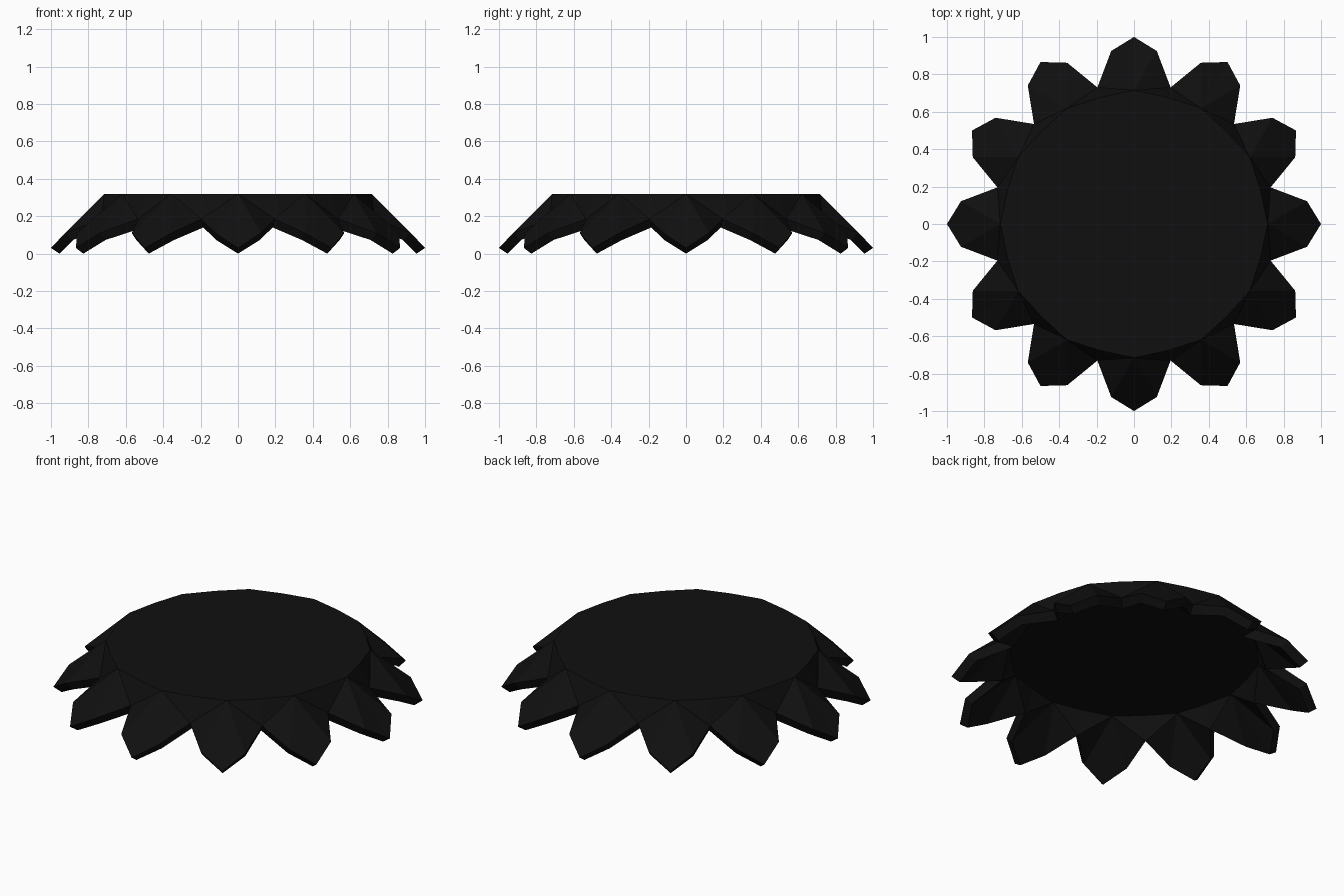
import bpy, bmesh, math

if "Cube" in bpy.data.objects:
    bpy.data.objects.remove(bpy.data.objects["Cube"])

PETALS = 12
STEP = 2 * math.pi / PETALS

black = bpy.data.materials.new("near_black")
black.diffuse_color = (0.005, 0.005, 0.005, 1)
black.use_nodes = True
black.node_tree.nodes["Principled BSDF"].inputs["Base Color"].default_value = black.diffuse_color

# key points per petal: (radius, angle from petal axis, height)
OUTER = dict(rim=(0.715, 0, 0.32), mid=(0.70, 15, 0.32), left=(0.933, -7.5, 0.11),
             tip=(1.0, 0, 0.03), right=(0.933, 7.5, 0.11), valley=(0.756, 15, 0.185))
INNER = dict(rim=(0.68, 0, 0.27), mid=(0.665, 15, 0.27), left=(0.893, -7.5, 0.073),
             tip=(0.955, 0, 0.0), right=(0.893, 7.5, 0.073), valley=(0.716, 15, 0.14))

bm = bmesh.new()


def skin(points, flip):
    """One side of the shell: a disc with drooping petals around it."""
    petals = []
    for i in range(PETALS):
        petals.append({k: bm.verts.new((r * math.cos(i * STEP + math.radians(a)),
                                        r * math.sin(i * STEP + math.radians(a)), z))
                       for k, (r, a, z) in points.items()})

    def face(*vs):
        bm.faces.new(vs[::-1] if flip else vs)

    face(*[v for p in petals for v in (p["rim"], p["mid"])])
    for i, p in enumerate(petals):
        q = petals[i - 1]
        face(p["rim"], p["left"], p["tip"])
        face(p["rim"], p["tip"], p["right"])
        face(p["rim"], p["right"], p["valley"])
        face(p["rim"], p["valley"], p["mid"])
        face(p["rim"], q["valley"], p["left"])
        face(p["rim"], q["mid"], q["valley"])
    return [p[k] for p in petals for k in ("left", "tip", "right", "valley")]


# outer and inner skins joined along the petal edge
outer = skin(OUTER, False)
inner = skin(INNER, True)
for i in range(len(outer)):
    j = (i + 1) % len(outer)
    bm.faces.new((outer[i], inner[i], inner[j], outer[j]))
bmesh.ops.recalc_face_normals(bm, faces=bm.faces[:])

mesh = bpy.data.meshes.new("petal_cap")
bm.to_mesh(mesh)
bm.free()
mesh.materials.append(black)
cap = bpy.data.objects.new("petal_cap", mesh)
bpy.context.collection.objects.link(cap)
